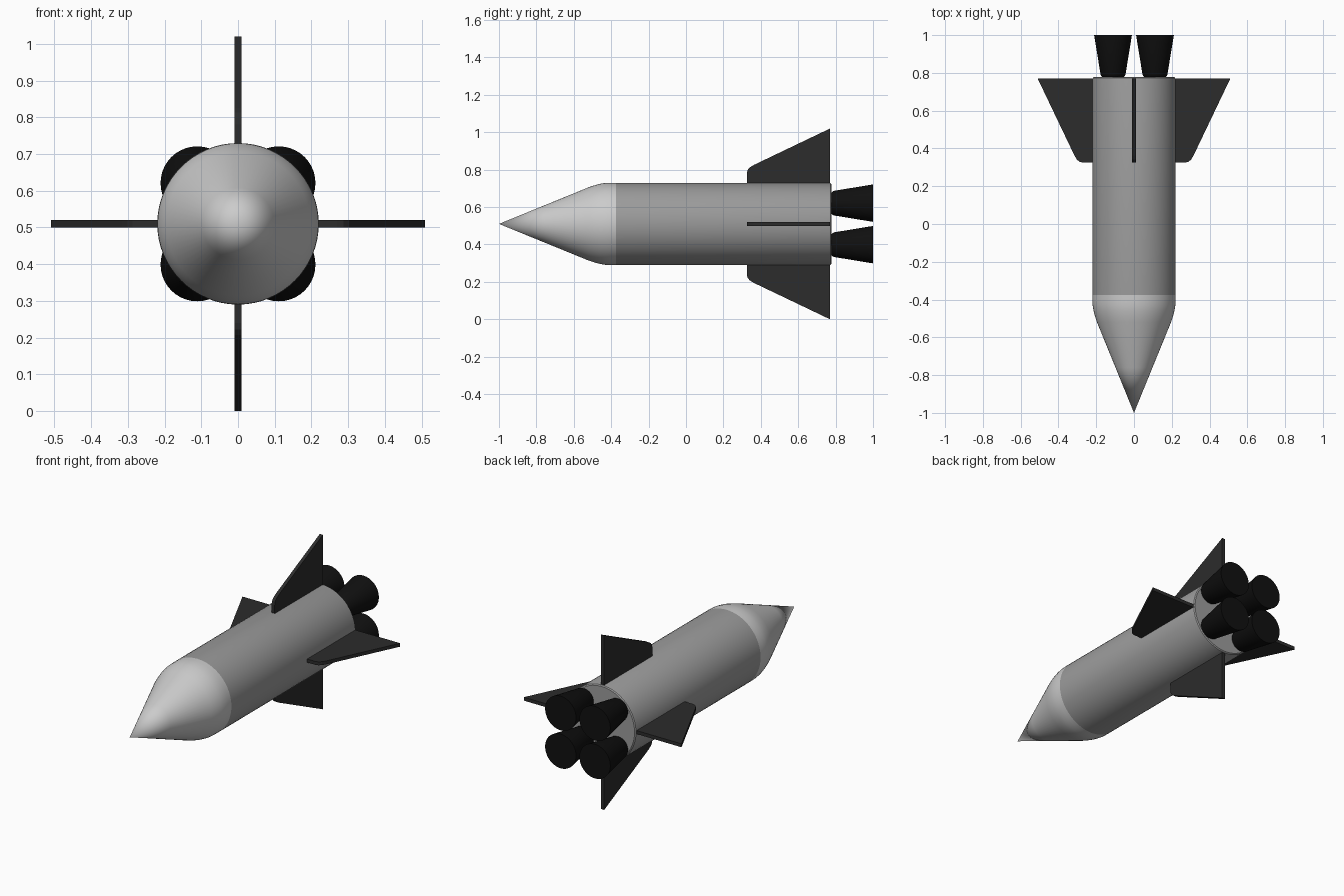
import bpy, bmesh, math
from mathutils import Matrix

if "Cube" in bpy.data.objects:
    bpy.data.objects.remove(bpy.data.objects["Cube"])

AXIS_Z = 0.51


def material(name, v):
    m = bpy.data.materials.new(name)
    m.diffuse_color = (v, v, v, 1)
    m.use_nodes = True
    m.node_tree.nodes["Principled BSDF"].inputs["Base Color"].default_value = m.diffuse_color
    return m


def finish(bm, name, mat, smooth=True):
    bmesh.ops.recalc_face_normals(bm, faces=bm.faces)
    me = bpy.data.meshes.new(name)
    bm.to_mesh(me)
    bm.free()
    ob = bpy.data.objects.new(name, me)
    bpy.context.collection.objects.link(ob)
    me.materials.append(mat)
    if smooth:
        bpy.ops.object.select_all(action='DESELECT')
        ob.select_set(True)
        bpy.context.view_layer.objects.active = ob
        bpy.ops.object.shade_smooth_by_angle(angle=math.radians(35))
    return ob


def lathe(name, profile, mat, x=0, z=AXIS_Z, steps=64):
    """Revolve (y, radius) points around a line parallel to y."""
    bm = bmesh.new()
    vs = [bm.verts.new((r, y, 0)) for y, r in profile]
    es = [bm.edges.new(p) for p in zip(vs, vs[1:])]
    bmesh.ops.spin(bm, geom=vs + es, axis=(0, 1, 0), cent=(0, 0, 0),
                   angle=2 * math.pi, steps=steps, use_duplicate=False)
    bmesh.ops.remove_doubles(bm, verts=bm.verts, dist=1e-4)
    bmesh.ops.translate(bm, verts=bm.verts, vec=(x, 0, z))
    return finish(bm, name, mat)


def fin(name, angle, mat):
    outline = [(0.77, 0.20), (0.77, 0.51), (0.362, 0.315), (0.342, 0.303),
               (0.329, 0.288), (0.325, 0.27), (0.325, 0.20)]
    t = 0.01
    bm = bmesh.new()
    face = bm.faces.new([bm.verts.new((-t, y, r)) for y, r in outline])
    ext = bmesh.ops.extrude_face_region(bm, geom=[face], use_keep_orig=True)
    moved = [g for g in ext['geom'] if isinstance(g, bmesh.types.BMVert)]
    bmesh.ops.translate(bm, verts=moved, vec=(2 * t, 0, 0))
    bm.transform(Matrix.Translation((0, 0, AXIS_Z)) @ Matrix.Rotation(angle, 4, 'Y'))
    return finish(bm, name, mat, smooth=False)


light = material("light_grey", 0.8)
grey = material("mid_grey", 0.33)
dark = material("dark_grey", 0.025)
black = material("black", 0.005)

# Nose cone with a rounded shoulder
lathe("nose_cone", [(-1, 0), (-0.76, 0.098), (-0.52, 0.196), (-0.49, 0.206),
                    (-0.46, 0.214), (-0.43, 0.219), (-0.40, 0.22), (-0.375, 0.22)], light)

# Fuselage with a softened rear rim and flat back
lathe("fuselage", [(-0.375, 0.22), (0.765, 0.22), (0.773, 0.218),
                   (0.778, 0.212), (0.778, 0)], grey)

# Four tail fins
for i, side in enumerate(("top", "right", "bottom", "left")):
    fin("fin_" + side, i * math.pi / 2, dark)

# Four engine nozzles
for sx in (-1, 1):
    for sz in (-1, 1):
        lathe(f"nozzle_{'right' if sx > 0 else 'left'}_{'upper' if sz > 0 else 'lower'}",
              [(0.776, 0), (0.776, 0.054), (0.782, 0.061), (0.792, 0.066),
               (1.0, 0.1), (1.0, 0)],
              black, x=sx * 0.111, z=AXIS_Z + sz * 0.111, steps=40)
